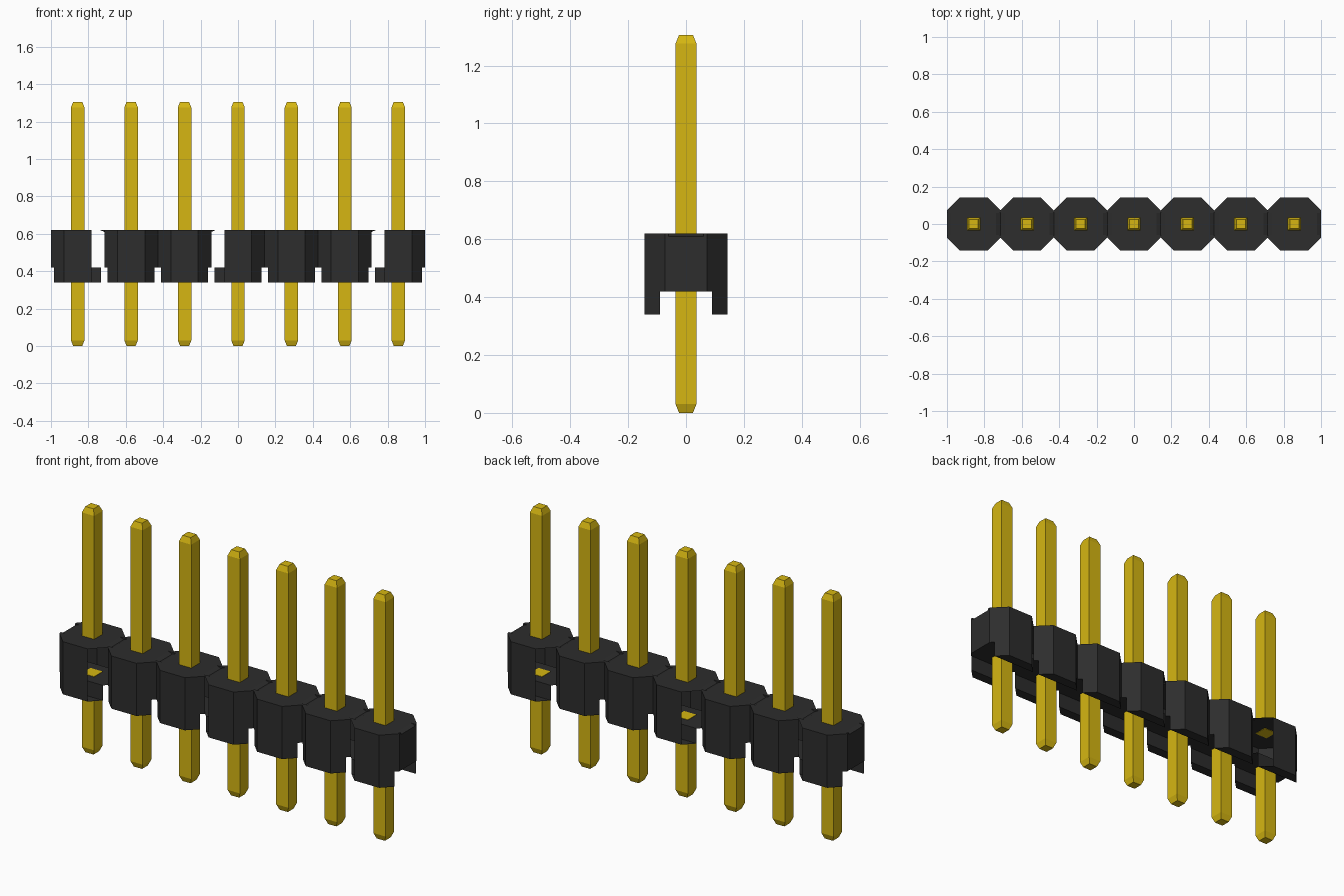
import bpy
import bmesh

cube = bpy.data.objects.get("Cube")
if cube:
    bpy.data.objects.remove(cube, do_unlink=True)

COUNT = 7
PITCH = 2 / COUNT
HALF = PITCH / 2                      # half width of one housing cell
FLAT = 0.073                          # half length of the straight sides
GROOVE = 0.09                         # half width of the groove underneath
LEG_X = HALF + FLAT - GROOVE          # half width of a leg at the groove
Z_FOOT, Z_FLOOR, Z_TOP = 0.34, 0.42, 0.62
NOTCH_X, NOTCH_Y, NOTCH_Z = 0.12, 0.06, 0.61
PIN, TIP, TAPER, HEIGHT = 0.036, 0.024, 0.03, 1.306
OPEN_CORNERS = {(0, 1), (3, -1), (6, -1)}   # cell index and side left open


def material(name, color):
    mat = bpy.data.materials.new(name)
    mat.use_nodes = True
    mat.diffuse_color = (*color, 1)
    mat.node_tree.nodes["Principled BSDF"].inputs["Base Color"].default_value = (*color, 1)
    return mat


black = material("black plastic", (0.026, 0.026, 0.026))
gold = material("gold metal", (0.67, 0.47, 0.006))


def finish(bm, name, mat):
    bmesh.ops.remove_doubles(bm, verts=bm.verts, dist=0.0001)
    bmesh.ops.recalc_face_normals(bm, faces=bm.faces)
    mesh = bpy.data.meshes.new(name)
    bm.to_mesh(mesh)
    bm.free()
    mesh.materials.append(mat)
    obj = bpy.data.objects.new(name, mesh)
    bpy.context.collection.objects.link(obj)
    return obj


def face(bm, cx, points):
    return bm.faces.new([bm.verts.new((cx + x, y, z)) for x, y, z in points])


def flat_face(bm, cx, outline, z):
    face(bm, cx, [(x, y, z) for x, y in outline])


def both_ends(half):
    """Complete an outline by turning its +x half around the z axis."""
    return half + [(-x, -y) for x, y in half]


def add_cell(bm, index):
    cx = (index - (COUNT - 1) / 2) * PITCH
    # Notched octagonal top and the groove ceiling
    flat_face(bm, cx, both_ends([
        (FLAT, -HALF), (HALF, -FLAT), (HALF, -NOTCH_Y), (NOTCH_X, -NOTCH_Y),
        (NOTCH_X, NOTCH_Y), (HALF, NOTCH_Y), (HALF, FLAT), (FLAT, HALF)]), Z_TOP)
    flat_face(bm, cx, both_ends([
        (LEG_X, -GROOVE), (HALF, -FLAT), (HALF, FLAT), (LEG_X, GROOVE)]), Z_FLOOR)

    for s in (-1, 1):
        # Long outer wall, leg underside and inner leg wall
        face(bm, cx, [(-FLAT, s * HALF, Z_FOOT), (FLAT, s * HALF, Z_FOOT),
                      (FLAT, s * HALF, Z_TOP), (-FLAT, s * HALF, Z_TOP)])
        flat_face(bm, cx, [(-FLAT, s * HALF), (FLAT, s * HALF),
                           (LEG_X, s * GROOVE), (-LEG_X, s * GROOVE)], Z_FOOT)
        face(bm, cx, [(-LEG_X, s * GROOVE, Z_FOOT), (LEG_X, s * GROOVE, Z_FOOT),
                      (LEG_X, s * GROOVE, Z_FLOOR), (-LEG_X, s * GROOVE, Z_FLOOR)])

        # Sloping floor of the top notch
        face(bm, cx, [(s * NOTCH_X, -NOTCH_Y, Z_TOP), (s * HALF, -NOTCH_Y, NOTCH_Z),
                      (s * HALF, NOTCH_Y, NOTCH_Z), (s * NOTCH_X, NOTCH_Y, Z_TOP)])
        for t in (-1, 1):
            face(bm, cx, [(s * NOTCH_X, t * NOTCH_Y, Z_TOP),
                          (s * HALF, t * NOTCH_Y, Z_TOP),
                          (s * HALF, t * NOTCH_Y, NOTCH_Z)])
            # Diagonal corner wall, stepped where the groove passes
            if (index, s) not in OPEN_CORNERS:
                a, b, c = (s * FLAT, t * HALF), (s * LEG_X, t * GROOVE), (s * HALF, t * FLAT)
                face(bm, cx, [(*a, Z_TOP), (*c, Z_TOP), (*c, Z_FLOOR),
                              (*b, Z_FLOOR), (*b, Z_FOOT), (*a, Z_FOOT)])

        # End wall of the whole strip
        if (index, s) in {(0, -1), (COUNT - 1, 1)}:
            outline = [(-FLAT, Z_FLOOR), (FLAT, Z_FLOOR), (FLAT, Z_TOP), (NOTCH_Y, Z_TOP),
                       (NOTCH_Y, NOTCH_Z), (-NOTCH_Y, NOTCH_Z), (-NOTCH_Y, Z_TOP), (-FLAT, Z_TOP)]
            face(bm, cx, [(s * HALF, y, z) for y, z in outline])


def add_pin(name, cx, sections):
    """Square bar lofted through (half width, height) sections, capped at both ends."""
    bm = bmesh.new()
    corners = [(-1, -1), (1, -1), (1, 1), (-1, 1)]
    rings = [[bm.verts.new((cx + w * x, w * y, z)) for x, y in corners] for w, z in sections]
    for low, high in zip(rings, rings[1:]):
        for i in range(4):
            j = (i + 1) % 4
            bm.faces.new((low[i], low[j], high[j], high[i]))
    bm.faces.new(rings[0])
    bm.faces.new(rings[-1])
    finish(bm, name, gold)


# Hollow plastic housing
housing = bmesh.new()
for n in range(COUNT):
    add_cell(housing, n)
finish(housing, "housing", black)

# Metal pins above and below the housing
for n in range(COUNT):
    x = (n - (COUNT - 1) / 2) * PITCH
    add_pin(f"lower_pin_{n + 1}", x, [(TIP, 0), (PIN, TAPER), (PIN, Z_FLOOR + 0.002)])
    add_pin(f"upper_pin_{n + 1}", x, [(PIN, Z_TOP - 0.002), (PIN, HEIGHT - TAPER), (TIP, HEIGHT)])
